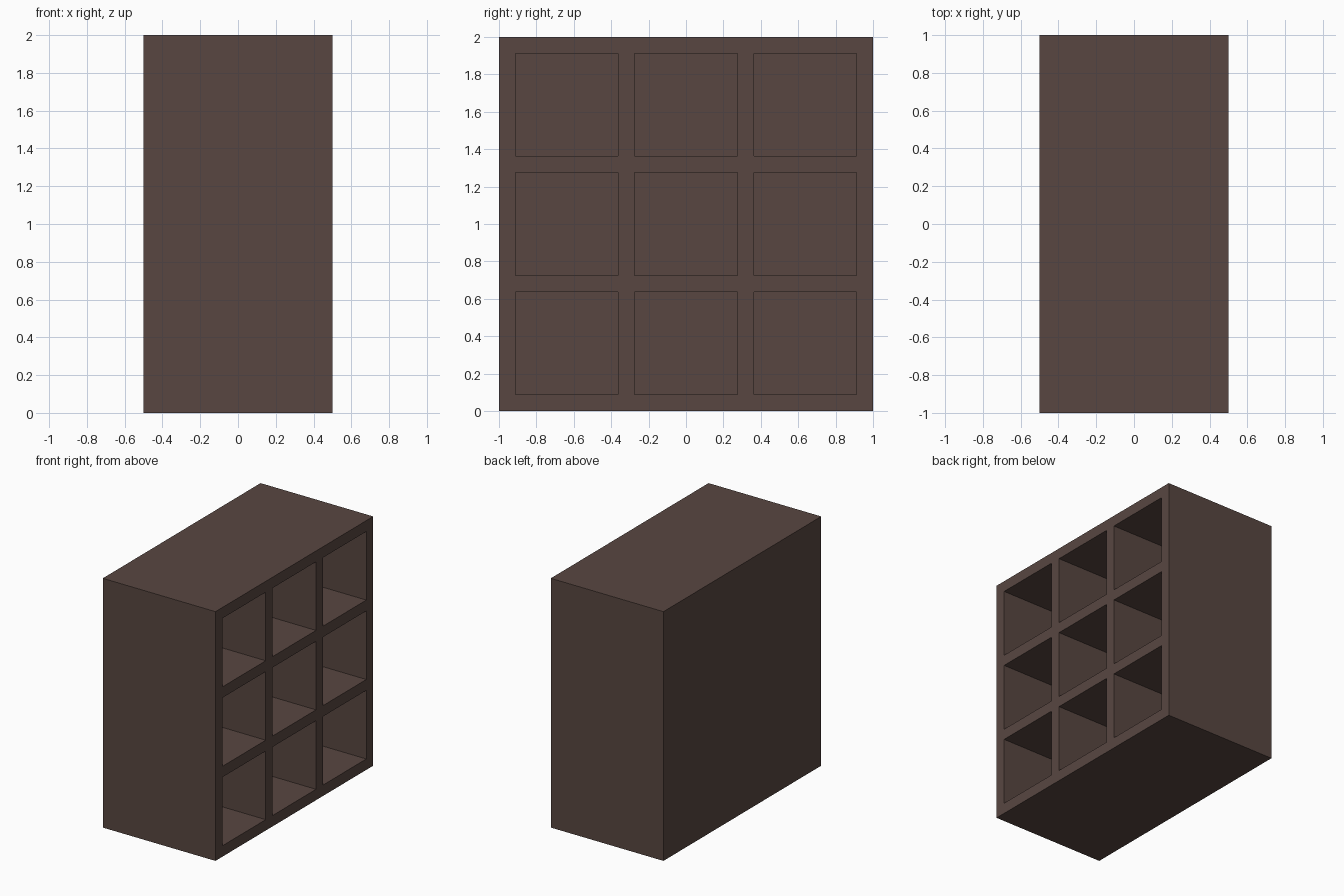
import bpy, bmesh, math

if "Cube" in bpy.data.objects:
    bpy.data.objects.remove(bpy.data.objects["Cube"])

WALL, CELL = 0.0875, 0.55
HALF_DEPTH = 0.5
BACK = 0.0875

# Alternating board / opening positions across the open side
steps = [0.0]
for i in range(7):
    steps.append(steps[-1] + (WALL if i % 2 == 0 else CELL))

bm = bmesh.new()

# Open side: lattice of boards and cells facing +x
grid = [[bm.verts.new((HALF_DEPTH, y - 1, z)) for z in steps] for y in steps]
cells = []
for i in range(7):
    for j in range(7):
        f = bm.faces.new((grid[i][j], grid[i + 1][j], grid[i + 1][j + 1], grid[i][j + 1]))
        if i % 2 and j % 2:
            cells.append(f)

# Outer shell: pull the rim to the back and close it
rim = [e for e in bm.edges if e.is_boundary]
shell = bmesh.ops.extrude_edge_only(bm, edges=rim)["geom"]
bmesh.ops.translate(bm, vec=(-2 * HALF_DEPTH, 0, 0),
                    verts=[v for v in shell if isinstance(v, bmesh.types.BMVert)])
bmesh.ops.contextual_create(bm, geom=[e for e in bm.edges if e.is_boundary])

# Cubby holes: push each cell inwards
holes = bmesh.ops.extrude_discrete_faces(bm, faces=cells)["faces"]
for f in holes:
    bmesh.ops.translate(bm, vec=(BACK - 2 * HALF_DEPTH, 0, 0), verts=f.verts)

bmesh.ops.recalc_face_normals(bm, faces=bm.faces)
bmesh.ops.dissolve_limit(bm, angle_limit=math.radians(1), verts=bm.verts, edges=bm.edges)

mesh = bpy.data.meshes.new("cubby_shelf")
bm.to_mesh(mesh)
bm.free()
shelf = bpy.data.objects.new("cubby_shelf", mesh)
bpy.context.collection.objects.link(shelf)

# Dark brown wood
wood = bpy.data.materials.new("dark_wood")
wood.diffuse_color = (0.098, 0.062, 0.053, 1)
wood.use_nodes = True
wood.node_tree.nodes["Principled BSDF"].inputs["Base Color"].default_value = wood.diffuse_color
mesh.materials.append(wood)
